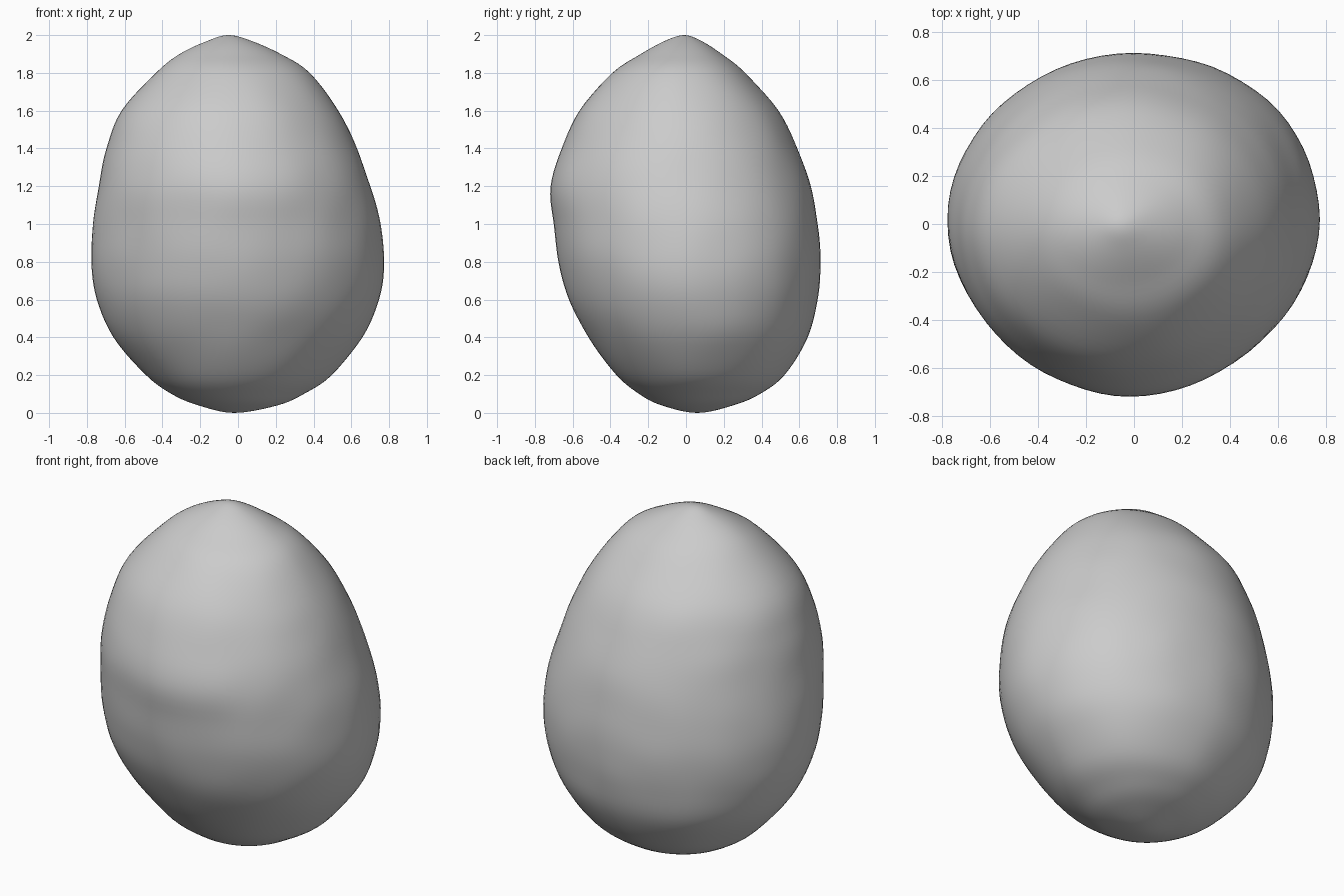
import bpy, bmesh, math
from mathutils import Vector, noise

if "Cube" in bpy.data.objects:
    bpy.data.objects.remove(bpy.data.objects["Cube"])

# Cross-section levels: z, left x, right x, front y, back y
LEVELS = [
    (0.00, -0.02, -0.02, 0.06, 0.06),
    (0.04, -0.21, 0.21, -0.13, 0.25),
    (0.10, -0.35, 0.35, -0.25, 0.39),
    (0.20, -0.485, 0.495, -0.37, 0.52),
    (0.40, -0.66, 0.66, -0.515, 0.645),
    (0.60, -0.745, 0.745, -0.62, 0.695),
    (0.80, -0.777, 0.775, -0.675, 0.712),
    (1.00, -0.768, 0.755, -0.70, 0.697),
    (1.20, -0.737, 0.70, -0.715, 0.66),
    (1.40, -0.695, 0.63, -0.66, 0.59),
    (1.60, -0.615, 0.53, -0.565, 0.49),
    (1.80, -0.435, 0.38, -0.39, 0.315),
    (1.90, -0.31, 0.225, -0.24, 0.19),
    (1.97, -0.16, 0.07, -0.11, 0.08),
    (2.00, -0.05, -0.05, -0.01, -0.01),
]
SIDES, STEPS = 72, 5


def mirrored(level):
    """Swap sides, so the profile runs smoothly over each pole."""
    z, l, r, f, b = level
    return (z, r, l, b, f)


def spline(a, b, c, d, t):
    return [0.5 * (2 * q + (r - p) * t + (2 * p - 5 * q + 4 * r - s) * t * t
                   + (3 * q - p - 3 * r + s) * t ** 3)
            for p, q, r, s in zip(a, b, c, d)]


def section_point(level, angle):
    """Point on a four-quadrant super-ellipse."""
    z, l, r, f, b = level
    cx, cy = (l + r) / 2, (f + b) / 2
    c, s = math.cos(angle), math.sin(angle)
    full = 0.5 + 0.5 * math.sin(2 * angle) if c > 0 and s > 0 else 0.5
    n = 1.94 + 0.3 * (full - 0.5)
    k = (abs(c) ** n + abs(s) ** n) ** (-1 / n)
    p = Vector((cx + (r - l) / 2 * c * k, cy + (b - f) / 2 * s * k, z))
    # faint stone unevenness
    d = noise.noise(p * 4.0) * 0.005
    out = Vector((c, s, 0)) * d * min(1, (r - l))
    return p + out


# Rounded stone body
rows = [mirrored(LEVELS[1])] + LEVELS + [mirrored(LEVELS[-2])]
rings = []
for i in range(1, len(rows) - 2):
    for j in range(STEPS):
        rings.append(spline(*rows[i - 1:i + 3], j / STEPS))
rings = rings[1:]

bm = bmesh.new()
loops = [[bm.verts.new(section_point(lv, 2 * math.pi * k / SIDES))
          for k in range(SIDES)] for lv in rings]
for lo, hi in zip(loops, loops[1:]):
    for k in range(SIDES):
        m = (k + 1) % SIDES
        bm.faces.new((lo[k], lo[m], hi[m], hi[k]))

# Bottom and top caps
for loop, level in ((loops[0], LEVELS[0]), (loops[-1], LEVELS[-1])):
    tip = bm.verts.new((level[1], level[3], level[0]))
    for k in range(SIDES):
        bm.faces.new((loop[k], loop[(k + 1) % SIDES], tip))
bmesh.ops.recalc_face_normals(bm, faces=bm.faces)
for face in bm.faces:
    face.smooth = True

mesh = bpy.data.meshes.new("stone")
bm.to_mesh(mesh)
bm.free()
stone = bpy.data.objects.new("stone", mesh)
bpy.context.collection.objects.link(stone)
